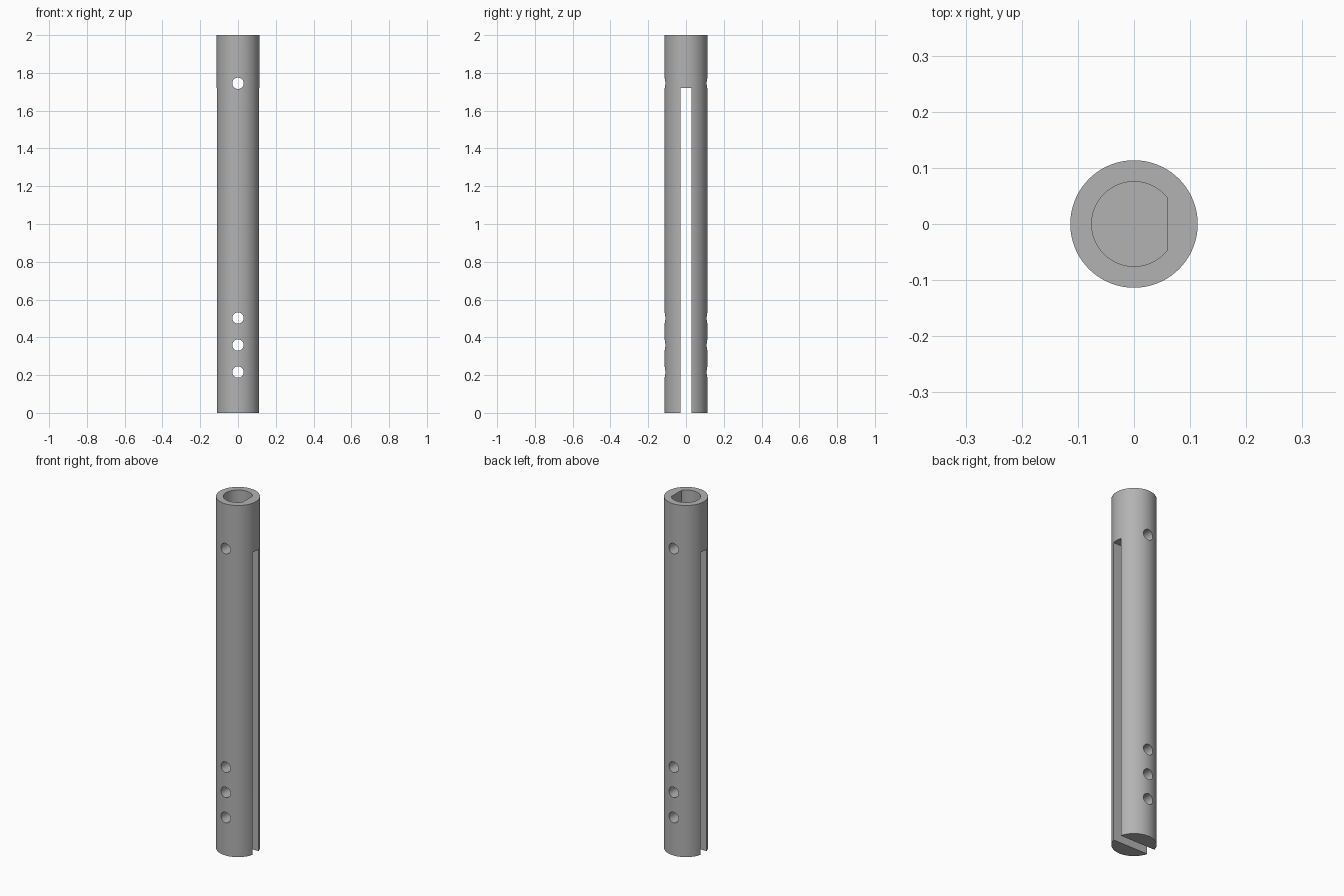
import bpy
import bmesh
import math

if "Cube" in bpy.data.objects:
    bpy.data.objects.remove(bpy.data.objects["Cube"])

RADIUS, LENGTH = 0.1135, 2.0
BORE_RADIUS, BORE_FLAT, BORE_FLOOR = 0.0755, 0.06, 1.82
SLOT_WIDTH, SLOT_TOP = 0.056, 1.72
HOLE_RADIUS = 0.03
HOLE_HEIGHTS = (0.216, 0.359, 0.502, 1.745)

grey = bpy.data.materials.new("plain grey")
grey.use_nodes = True
colour = (0.45, 0.45, 0.45, 1)
grey.diffuse_color = colour
grey.node_tree.nodes["Principled BSDF"].inputs["Base Color"].default_value = colour


def prism(name, outline, z0, z1):
    """Extrude a closed xy outline from z0 to z1."""
    bm = bmesh.new()
    face = bm.faces.new([bm.verts.new((x, y, z0)) for x, y in outline])
    top = bmesh.ops.extrude_face_region(bm, geom=[face])["geom"]
    verts = [v for v in top if isinstance(v, bmesh.types.BMVert)]
    bmesh.ops.translate(bm, vec=(0, 0, z1 - z0), verts=verts)
    bmesh.ops.recalc_face_normals(bm, faces=bm.faces)
    mesh = bpy.data.meshes.new(name)
    bm.to_mesh(mesh)
    bm.free()
    mesh.materials.append(grey)
    obj = bpy.data.objects.new(name, mesh)
    bpy.context.collection.objects.link(obj)
    return obj


def arc(radius, start, end, count):
    angles = [start + (end - start) * i / count for i in range(count + 1)]
    return [(radius * math.cos(a), radius * math.sin(a)) for a in angles]


def cut(target, cutter):
    """Subtract the cutter from the target, then discard it."""
    bpy.context.view_layer.objects.active = target
    mod = target.modifiers.new("cut", "BOOLEAN")
    mod.operation = "DIFFERENCE"
    mod.solver = "EXACT"
    mod.object = cutter
    bpy.ops.object.modifier_apply(modifier=mod.name)
    bpy.data.objects.remove(cutter)


# Round shaft
shaft = prism("slotted_shaft", arc(RADIUS, 0, math.tau, 128)[:-1], 0, LENGTH)

# Blind D-shaped socket in the top end
half = math.acos(BORE_FLAT / BORE_RADIUS)
cut(shaft, prism("socket_cutter", arc(BORE_RADIUS, half, math.tau - half, 72),
                 BORE_FLOOR, LENGTH + 0.1))

# Long slot, open at the bottom and on both sides
w = SLOT_WIDTH / 2
cut(shaft, prism("slot_cutter", [(-0.2, -w), (0.2, -w), (0.2, w), (-0.2, w)],
                 -0.1, SLOT_TOP))

# Cross holes running front to back
for z in HOLE_HEIGHTS:
    hole = prism("hole_cutter", arc(HOLE_RADIUS, 0, math.tau, 40)[:-1], -0.2, 0.2)
    hole.rotation_euler.x = math.pi / 2
    hole.location.z = z
    bpy.context.view_layer.update()
    cut(shaft, hole)

# Smooth round walls with crisp machined edges
bpy.ops.object.select_all(action="DESELECT")
shaft.select_set(True)
bpy.context.view_layer.objects.active = shaft
bpy.ops.object.shade_smooth_by_angle(angle=math.radians(30))
